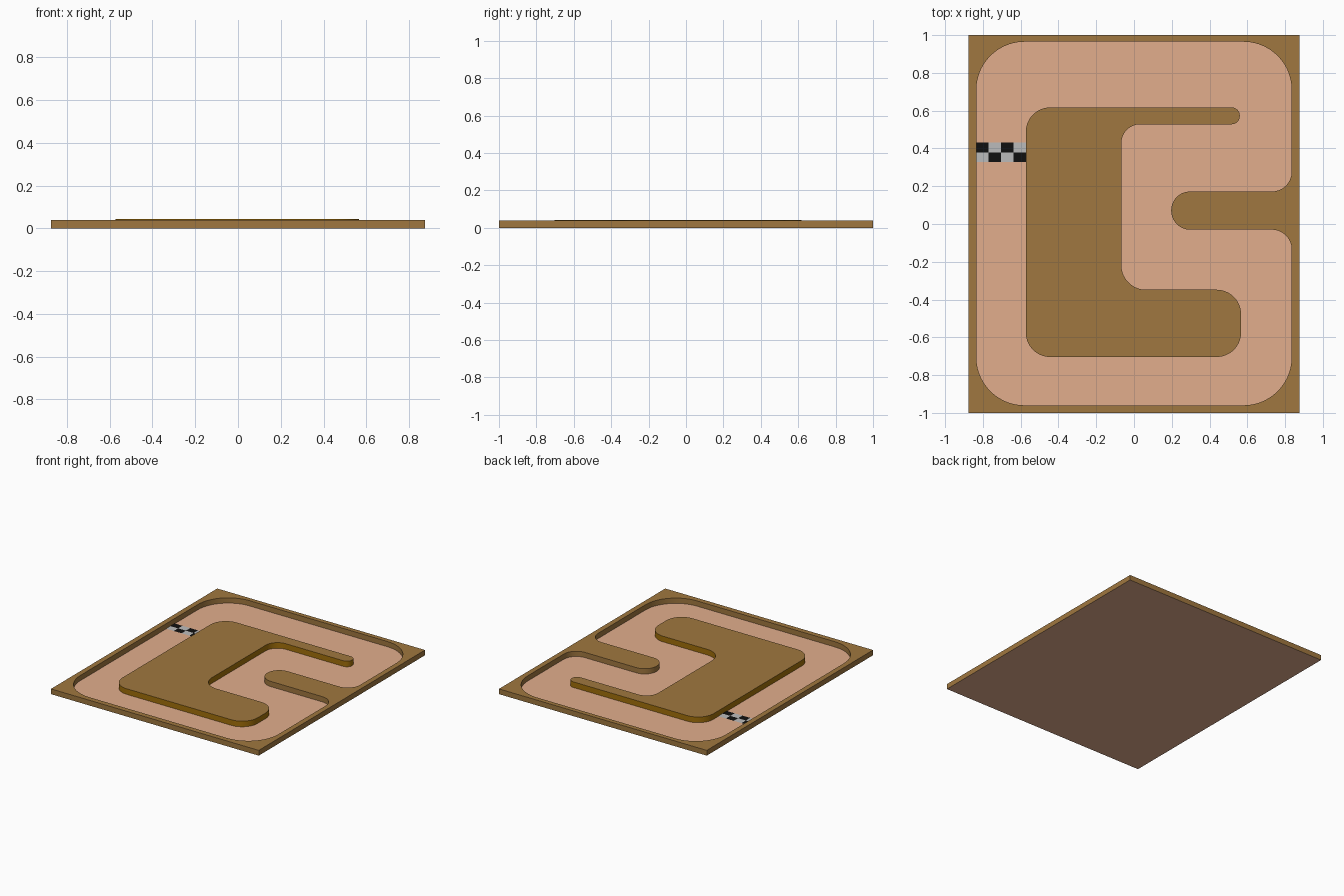
import bpy, bmesh, math
from mathutils import Vector

if "Cube" in bpy.data.objects:
    bpy.data.objects.remove(bpy.data.objects["Cube"])

H = 0.04  # board height


def material(name, rgb):
    m = bpy.data.materials.new(name)
    m.diffuse_color = (*rgb, 1)
    m.use_nodes = True
    m.node_tree.nodes["Principled BSDF"].inputs["Base Color"].default_value = m.diffuse_color
    return m


BROWN = material("brown", (0.35, 0.185, 0.05))
WALL = material("island_wall_brown", (0.36, 0.16, 0.003))
SAND = material("salmon", (0.76, 0.42, 0.265))
BLACK = material("black", (0.005, 0.005, 0.005))
WHITE = material("pale_grey", (0.5, 0.5, 0.5))


def rounded(corners, steps=14):
    """Outline from (x, y, radius) corners, all of them right angles."""
    out = []
    for i, (x, y, r) in enumerate(corners):
        p = Vector((x, y))
        a = (Vector(corners[i - 1][:2]) - p).normalized()
        b = (Vector(corners[(i + 1) % len(corners)][:2]) - p).normalized()
        if r == 0:
            out.append(p)
            continue
        c = p + (a + b) * r
        for k in range(steps + 1):
            t = math.pi / 2 * k / steps
            out.append(c - b * r * math.cos(t) - a * r * math.sin(t))
    return out


def finish(name, bm, mats):
    me = bpy.data.meshes.new(name)
    bm.to_mesh(me)
    bm.free()
    for m in mats:
        me.materials.append(m)
    ob = bpy.data.objects.new(name, me)
    bpy.context.collection.objects.link(ob)
    return ob


def raised(name, outlines, height, mats):
    """Fill outlines (later ones are holes), raise them, leave the underside open."""
    bm = bmesh.new()
    edges = []
    for pts in outlines:
        vs = [bm.verts.new((p.x, p.y, 0)) for p in pts]
        edges += [bm.edges.new((vs[i - 1], vs[i])) for i in range(len(vs))]
    bmesh.ops.triangle_fill(bm, edges=edges, use_beauty=True, normal=(0, 0, 1))
    ext = bmesh.ops.extrude_face_region(bm, geom=bm.faces[:])
    top = [g for g in ext["geom"] if isinstance(g, bmesh.types.BMVert)]
    bmesh.ops.translate(bm, verts=top, vec=(0, 0, height))
    bmesh.ops.recalc_face_normals(bm, faces=bm.faces[:])
    under = [f for f in bm.faces if all(v.co.z < 1e-6 for v in f.verts)]
    bmesh.ops.delete(bm, geom=under, context="FACES")
    for f in bm.faces:
        if abs(f.normal.z) < 0.5:
            f.material_index = len(mats) - 1
    ob = finish(name, bm, mats)
    bpy.ops.object.select_all(action="DESELECT")
    ob.select_set(True)
    bpy.context.view_layer.objects.active = ob
    bpy.ops.object.shade_smooth_by_angle(angle=math.radians(30))
    return ob


def add_rect(bm, x0, y0, x1, y1, z, index=0):
    f = bm.faces.new([bm.verts.new((x, y, z)) for x, y in
                      ((x0, y0), (x1, y0), (x1, y1), (x0, y1))])
    f.material_index = index


# Board border with the peninsula on the right
board = [Vector(p) for p in ((-0.875, -1), (0.875, -1), (0.875, 1), (-0.875, 1))]
track_edge = rounded([
    (-0.835, 0.965, 0.255), (0.835, 0.965, 0.255),
    (0.835, 0.172, 0.105), (0.197, 0.172, 0.1), (0.197, -0.03, 0.1),
    (0.835, -0.03, 0.105), (0.835, -0.96, 0.255), (-0.835, -0.96, 0.255)])
raised("border", [board, track_edge], H, [BROWN])

# Hooked island in the middle
island = rounded([
    (-0.573, 0.617, 0.13), (0.56, 0.617, 0.043), (0.56, 0.528, 0.043),
    (-0.067, 0.528, 0.1), (-0.067, -0.348, 0.13), (0.567, -0.348, 0.13),
    (0.567, -0.704, 0.13), (-0.573, -0.704, 0.13)])
raised("island", [island], H + 0.003, [BROWN, WALL])

# Track floor, also the underside of the board
bm = bmesh.new()
add_rect(bm, -0.875, -1, 0.875, 1, 0)
finish("track_floor", bm, [SAND])

# Chequered start line
bm = bmesh.new()
w, d = 0.262 / 4, 0.052
for row in range(2):
    for col in range(4):
        x, y = -0.835 + col * w, 0.327 + row * d
        add_rect(bm, x, y, x + w, y + d, 0.002, (row + col + 1) % 2)
finish("start_line", bm, [BLACK, WHITE])
